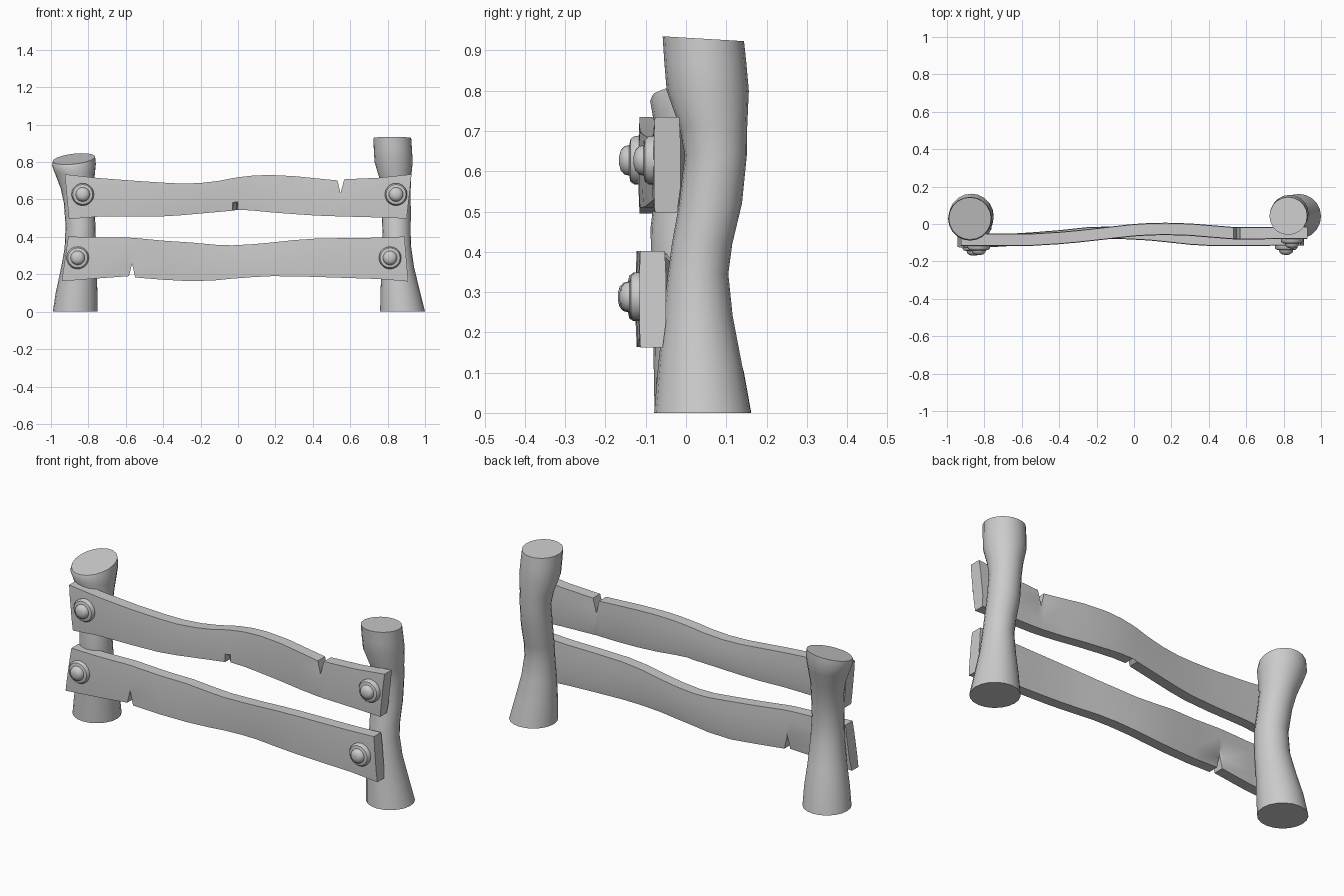
import bpy, bmesh, math
from math import cos, sin, pi, radians


def loft(name, rings, angle=50):
    """Skin a list of equal-length closed rings and cap both ends."""
    bm = bmesh.new()
    vs = [[bm.verts.new(p) for p in ring] for ring in rings]
    n = len(vs[0])
    for a, b in zip(vs, vs[1:]):
        for i in range(n):
            j = (i + 1) % n
            bm.faces.new((a[i], a[j], b[j], b[i]))
    bm.faces.new(vs[0][::-1])
    bm.faces.new(vs[-1])
    bmesh.ops.recalc_face_normals(bm, faces=bm.faces)
    me = bpy.data.meshes.new(name)
    bm.to_mesh(me)
    bm.free()
    ob = bpy.data.objects.new(name, me)
    bpy.context.collection.objects.link(ob)
    bpy.ops.object.select_all(action='DESELECT')
    ob.select_set(True)
    bpy.context.view_layer.objects.active = ob
    bpy.ops.object.shade_smooth_by_angle(angle=radians(angle))
    return ob


def post(name, sections, tilt_x, tilt_y, sides=20):
    """Crooked log: sections of (z, centre x, centre y, radius), sloped top."""
    rings = []
    for k, (z, cx, cy, r) in enumerate(sections):
        f = 1 if k == len(sections) - 1 else 0.4 if k == len(sections) - 2 else 0
        ring = []
        for i in range(sides):
            a = 2 * pi * i / sides
            ring.append((cx + r * cos(a), cy + r * sin(a),
                         z + f * (tilt_x * cos(a) + tilt_y * sin(a))))
        rings.append(ring)
    return loft(name, rings)


# plank cross-section: (depth, height) with slightly eased edges
SECTION = [(-.46, -.5), (-.5, -.25), (-.5, .25), (-.46, .5),
           (.46, .5), (.5, .25), (.5, -.25), (.38, -.5)]


def rail(name, stations, thick=.066):
    """Wavy plank: stations of (x, bottom, top, centre y, end skew, front dent)."""
    rings = []
    for x, lo, hi, y, *extra in stations:
        skew, dent = (extra + [0, 0])[:2]
        ring = []
        for i, (d, h) in enumerate(SECTION):
            z = (lo + hi) / 2 + h * (hi - lo)
            ring.append((x + skew * h, y + d * thick, z + (dent if i == 0 else 0)))
        rings.append(ring)
    return loft(name, rings)


def bolt(name, x, y, z, sides=20):
    """Domed washer with a rounded bolt head, pointing to the front."""
    profile = [(.060, .01), (.060, -.012), (.053, -.022), (.038, -.025),
               (.035, -.037), (.025, -.046), (.010, -.050)]
    rings = [[(x + r * cos(2 * pi * i / sides), y + d, z + r * sin(2 * pi * i / sides))
              for i in range(sides)] for r, d in profile]
    return loft(name, rings, 40)


# posts
post("left_post", [(0, -.87, .042, .120), (.10, -.863, .032, .112),
                   (.22, -.853, .015, .096), (.34, -.843, -.002, .084),
                   (.46, -.842, -.008, .080), (.58, -.850, .008, .081),
                   (.66, -.860, .018, .088), (.74, -.872, .024, .107),
                   (.785, -.877, .028, .117), (.817, -.877, .030, .113)], .012, .028)
post("right_post", [(0, .88, .041, .120), (.12, .866, .035, .104),
                    (.24, .855, .030, .086), (.345, .851, .030, .075),
                    (.42, .848, .040, .075), (.52, .846, .061, .078),
                    (.64, .846, .074, .077), (.71, .841, .068, .084),
                    (.80, .832, .054, .102), (.87, .828, .048, .102),
                    (.929, .825, .043, .101)], .0, -.006)

# upper rail, with a notch in the top edge and a crack in the lower front edge
rail("upper_rail", [(-.915, .495, .735, -.085, -.022), (-.75, .508, .715, -.085),
                    (-.55, .510, .700, -.084), (-.40, .510, .690, -.075),
                    (-.30, .516, .685, -.066), (-.20, .525, .688, -.055),
                    (-.10, .534, .700, -.044), (-.03, .540, .714, -.036, 0, 0),
                    (-.008, .544, .717, -.034, 0, .08), (.0, .545, .719, -.033),
                    (.08, .541, .728, -.028), (.17, .532, .731, -.026),
                    (.30, .522, .725, -.030), (.42, .514, .713, -.040),
                    (.532, .510, .702, -.049), (.548, .510, .632, -.050),
                    (.568, .509, .708, -.050), (.75, .504, .716, -.048),
                    (.915, .498, .735, -.047, .026)])

# lower rail, with a notch in the bottom edge
rail("lower_rail", [(-.925, .163, .402, -.092, .035), (-.75, .178, .398, -.090),
                    (-.583, .190, .396, -.080), (-.566, .258, .395, -.079),
                    (-.550, .183, .394, -.078), (-.40, .171, .380, -.066),
                    (-.25, .163, .370, -.050), (-.12, .168, .358, -.046),
                    (-.03, .177, .355, -.049), (.08, .185, .361, -.055),
                    (.18, .190, .370, -.065), (.30, .189, .383, -.078),
                    (.42, .186, .391, -.085), (.60, .180, .394, -.085),
                    (.75, .175, .396, -.083), (.90, .162, .402, -.083, -.020)])

# bolts
for name, x, y, z in [("upper_left_bolt", -.83, -.116, .627),
                      ("upper_right_bolt", .845, -.080, .627),
                      ("lower_left_bolt", -.857, -.119, .288),
                      ("lower_right_bolt", .813, -.115, .288)]:
    bolt(name, x, y, z)
